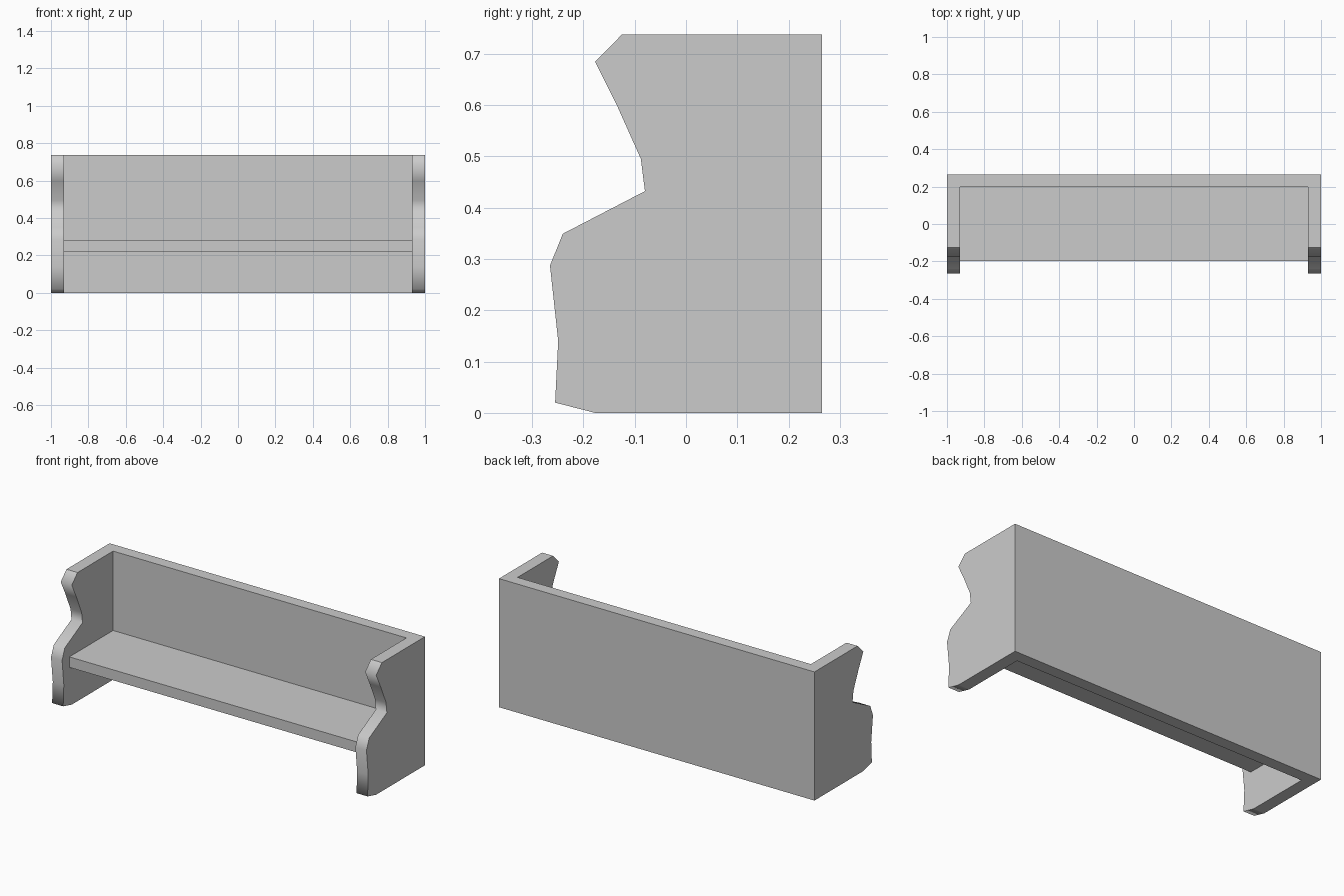
import bpy, bmesh

if "Cube" in bpy.data.objects:
    bpy.data.objects.remove(bpy.data.objects["Cube"])

HEIGHT, BACK_Y = 0.737, 0.265
INNER_X = 0.93

# Side outline as (y, z): curvy front edge from bottom to top, then the straight back
FRONT = [(-0.177, 0), (-0.255, 0.02), (-0.249, 0.14), (-0.265, 0.287),
         (-0.24, 0.349), (-0.08, 0.432), (-0.088, 0.495), (-0.135, 0.60),
         (-0.177, 0.684), (-0.125, HEIGHT)]
OUTLINE = FRONT + [(BACK_Y, HEIGHT), (BACK_Y, 0)]


def add_object(name, bm):
    bmesh.ops.recalc_face_normals(bm, faces=bm.faces)
    mesh = bpy.data.meshes.new(name)
    bm.to_mesh(mesh)
    bm.free()
    obj = bpy.data.objects.new(name, mesh)
    bpy.context.collection.objects.link(obj)
    return obj


def side_panel(name, x0, x1):
    bm = bmesh.new()
    inner = [bm.verts.new((x0, y, z)) for y, z in OUTLINE]
    outer = [bm.verts.new((x1, y, z)) for y, z in OUTLINE]
    bm.faces.new(inner)
    bm.faces.new(outer)
    n = len(OUTLINE)
    for i in range(n):
        j = (i + 1) % n
        face = bm.faces.new((inner[i], inner[j], outer[j], outer[i]))
        # Only the shaped front edge is shaded smooth
        face.smooth = i < len(FRONT) - 1
    return add_object(name, bm)


def board(name, y0, y1, z0, z1):
    bm = bmesh.new()
    bmesh.ops.create_cube(bm, size=1)
    for v in bm.verts:
        v.co.x *= 2 * INNER_X
        v.co.y = y1 if v.co.y > 0 else y0
        v.co.z = z1 if v.co.z > 0 else z0
    return add_object(name, bm)


# Shaped end panels
for label, s in (("left", -1), ("right", 1)):
    side_panel(label + "_side_panel", s * INNER_X, s)

# Backrest and seat between the ends
board("backrest", 0.197, BACK_Y, 0, HEIGHT)
board("seat", -0.199, 0.197, 0.222, 0.282)
